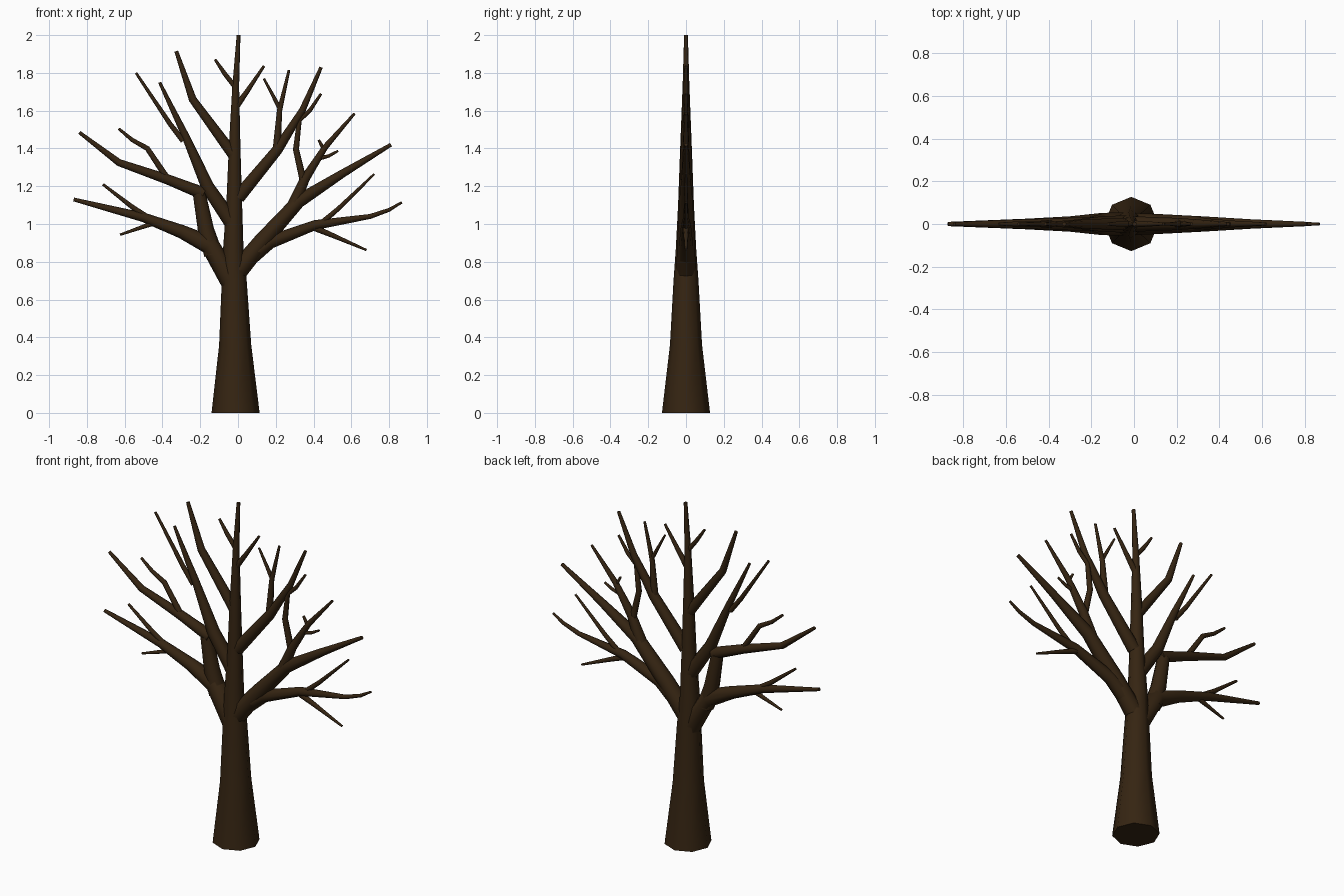
import bpy, bmesh, math
from mathutils import Vector

bark = bpy.data.materials.new("dark brown bark")
bark.diffuse_color = (0.036, 0.018, 0.006, 1)


def limb(name, points, sides=8):
    """Tapered tube through (x, z, radius) points in the xz plane."""
    bm = bmesh.new()
    pts = [Vector((x, 0, z)) for x, z, r in points]
    rings = []
    for i, p in enumerate(pts):
        dirs = []
        if i > 0:
            dirs.append((p - pts[i - 1]).normalized())
        if i < len(pts) - 1:
            dirs.append((pts[i + 1] - p).normalized())
        t = sum(dirs, Vector()).normalized()
        u = Vector((t.z, 0, -t.x))
        r = points[i][2]
        ring = []
        for k in range(sides):
            a = 2 * math.pi * k / sides
            ring.append(bm.verts.new(p + r * (math.cos(a) * u + math.sin(a) * Vector((0, 1, 0)))))
        rings.append(ring)
    for a, b in zip(rings, rings[1:]):
        for k in range(sides):
            n = (k + 1) % sides
            bm.faces.new((a[k], a[n], b[n], b[k]))
    bm.faces.new(rings[0][::-1])
    bm.faces.new(rings[-1])
    bmesh.ops.recalc_face_normals(bm, faces=bm.faces)
    me = bpy.data.meshes.new(name)
    bm.to_mesh(me)
    bm.free()
    me.materials.append(bark)
    ob = bpy.data.objects.new(name, me)
    bpy.context.collection.objects.link(ob)
    bpy.context.view_layer.objects.active = ob
    ob.select_set(True)
    bpy.ops.object.shade_smooth_by_angle(angle=math.radians(50))
    ob.select_set(False)


# Trunk
limb("trunk", [(-.013, 0, .127), (-.013, .02, .125), (-.015, .36, .085), (-.02, .70, .066),
               (-.025, .87, .054), (-.02, 1.10, .042), (-.018, 1.40, .031),
               (-.012, 1.73, .018), (.003, 2.0, .010)])

# Left side limbs
limb("left_low_limb", [(-.035, .69, .055), (-.15, .89, .052), (-.30, .96, .036),
                       (-.50, 1.035, .025), (-.87, 1.13, .010)])
limb("left_low_twig_up", [(-.44, 1.01, .016), (-.56, 1.09, .013), (-.715, 1.21, .007)])
limb("left_low_twig_down", [(-.43, 1.01, .014), (-.625, .943, .006)])
limb("left_rising_limb", [(-.13, .84, .050), (-.17, .97, .043), (-.205, 1.16, .034)])
limb("left_middle_limb", [(-.18, 1.16, .034), (-.37, 1.235, .027), (-.63, 1.325, .019),
                          (-.84, 1.485, .009)])
limb("left_middle_twig", [(-.37, 1.235, .017), (-.48, 1.40, .014), (-.56, 1.445, .011),
                          (-.632, 1.505, .007)])
limb("left_high_limb", [(-.02, .99, .042), (-.16, 1.195, .035), (-.28, 1.47, .020),
                        (-.415, 1.75, .008)])
limb("left_high_twig", [(-.29, 1.44, .015), (-.36, 1.53, .013), (-.54, 1.80, .007)])
limb("left_top_limb", [(-.02, 1.36, .030), (-.24, 1.66, .021), (-.327, 1.915, .010)])
limb("left_crown_twig", [(-.01, 1.72, .014), (-.07, 1.795, .012), (-.122, 1.872, .007)])

# Right side limbs
limb("right_main_limb", [(-.01, .74, .052), (.13, .91, .046), (.32, 1.12, .036),
                         (.55, 1.265, .022), (.81, 1.42, .010)])
limb("right_main_branch", [(.29, 1.09, .034), (.355, 1.24, .025), (.46, 1.405, .016),
                           (.617, 1.585, .007)])
limb("right_main_twig", [(.345, 1.23, .019), (.307, 1.395, .016), (.325, 1.55, .013),
                         (.38, 1.60, .011), (.44, 1.69, .007)])
limb("right_spur_left", [(.46, 1.385, .011), (.427, 1.445, .007)])
limb("right_spur_right", [(.44, 1.35, .011), (.48, 1.36, .009), (.53, 1.387, .006)])
limb("right_low_limb", [(.02, .79, .048), (.17, .905, .036), (.41, .995, .026),
                        (.70, 1.04, .013), (.80, 1.075, .010), (.868, 1.115, .006)])
limb("right_low_twig_up", [(.43, .995, .015), (.53, 1.08, .012), (.722, 1.265, .006)])
limb("right_low_twig_down", [(.38, .99, .018), (.50, .94, .013), (.68, .862, .006)])
limb("right_high_limb", [(.0, 1.14, .036), (.21, 1.395, .028), (.34, 1.60, .018),
                         (.44, 1.83, .009)])
limb("right_high_branch", [(.205, 1.40, .021), (.22, 1.60, .014), (.27, 1.815, .007)])
limb("right_high_twig", [(.222, 1.61, .012), (.137, 1.77, .006)])
limb("right_crown_twig", [(-.01, 1.62, .017), (.05, 1.705, .013), (.138, 1.837, .007)])
